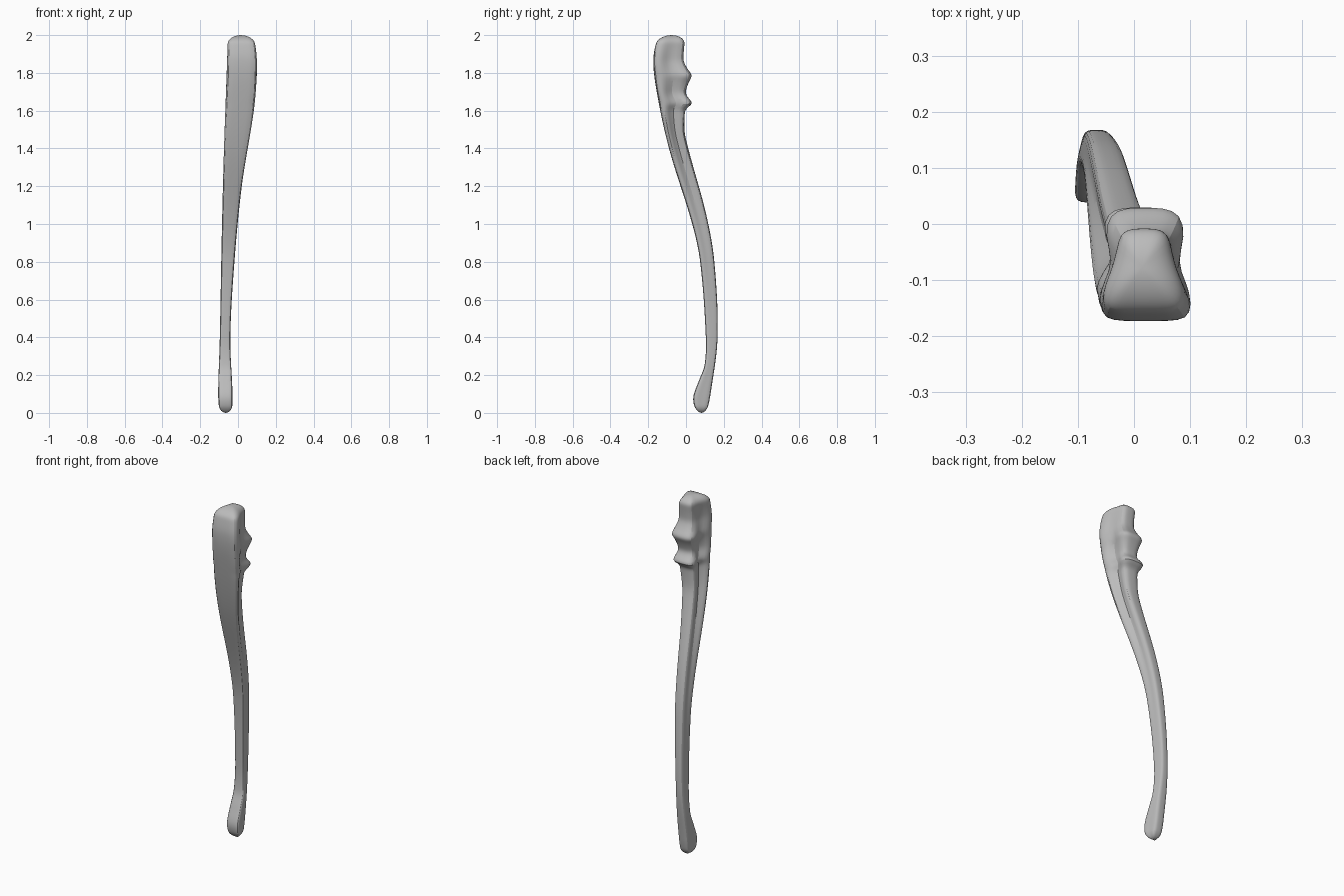
import bpy, bmesh
from math import sin, cos, pi

cube = bpy.data.objects.get("Cube")
if cube:
    bpy.data.objects.remove(cube, do_unlink=True)

mat = bpy.data.materials.new("bone grey")
mat.use_nodes = True
grey = (0.5, 0.5, 0.5, 1)
mat.diffuse_color = grey
mat.node_tree.nodes["Principled BSDF"].inputs["Base Color"].default_value = grey

# Outline curves as (height, position) points
LEFT_EDGE = [(0, -.1), (.1, -.106), (.4, -.097), (1, -.086), (1.5, -.074), (2, -.055)]
RIGHT_EDGE = [(0, -.03), (.1, -.028), (.4, -.04), (.8, -.018), (1.2, .022),
              (1.6, .087), (1.8, .103), (1.9, .1), (2, .085)]
FRONT_EDGE = [(0, .053), (.08, .038), (.17, .068), (.25, .098), (.4, .105), (.8, .075),
              (1, .033), (1.4, -.09), (1.7, -.155), (1.87, -.173), (2, -.15)]
BACK_EDGE = [(0, .11), (.1, .13), (.4, .167), (.8, .15), (1.05, .107), (1.4, .012),
             (1.5, -.008), (1.7, -.002), (1.87, -.014), (2, -.003)]
# Side groove depth and relative width of the back ridge
GROOVE = [(0, .05), (.4, 0), (.8, .08), (1.5, .42), (1.7, .35), (2, 0)]
RIDGE = [(0, .8), (.8, .8), (1.4, .62), (1.6, .65), (1.9, .62), (2, .7)]


def sample(points, z):
    """Smooth curve through the points, evaluated at height z."""
    def slope(k):
        a, b = points[max(k - 1, 0)], points[min(k + 1, len(points) - 1)]
        return (b[1] - a[1]) / (b[0] - a[0])

    k = 0
    while k < len(points) - 2 and z > points[k + 1][0]:
        k += 1
    (za, a), (zb, b) = points[k], points[k + 1]
    span = zb - za
    t = (z - za) / span
    ease = t * t * (3 - 2 * t)
    return (a + (b - a) * ease + span * slope(k) * t * (1 - t) ** 2
            - span * slope(k + 1) * t * t * (1 - t))


def lip(z, peak, below, above):
    """Pointed bump that rises to one at its peak height."""
    reach = below if z < peak else above
    t = max(0, 1 - abs(z - peak) / reach)
    return t * (1 + t) / 2


def section(groove, back):
    """Wide flat front, pinched sides and a narrower rounded back ridge."""
    waist = (1 + back) / 2 - groove
    half = [(.5, 0), (.9, .02), (1, .17), (.96 - groove * .3, .33),
            (waist, .52), (back, .74), (back * .88, .95), (back * .45, 1)]
    return [(0, 0)] + half + [(0, 1)] + [(-u, v) for u, v in reversed(half)]


def add_ring(bm, z, scale):
    """One cross-section; scale shrinks it about its middle for the rounded ends."""
    x0, x1, y0, y1, groove, back = (
        sample(c, z) for c in (LEFT_EDGE, RIGHT_EDGE, FRONT_EDGE, BACK_EDGE, GROOVE, RIDGE))
    # Two lips bound the hollow of the joint notch
    lips = lip(z, 1.787, .085, .08) + lip(z, 1.64, .04, .05)
    y1 += .044 * lips
    back += (.92 - back) * lips
    cx, cy = (x0 + x1) / 2, (y0 + y1) / 2
    return [bm.verts.new((cx + u * (x1 - x0) / 2 * scale,
                          cy + (v - .5) * (y1 - y0) * scale, z))
            for u, v in section(groove, back)]


# Stations: rounded foot, even shaft, rounded head
FOOT, HEAD, STEPS, ARC = .04, 1.955, 120, 6
stations = [(FOOT * (1 - cos(pi / 2 * i / ARC)), sin(pi / 2 * i / ARC)) for i in range(1, ARC)]
stations += [(FOOT + (HEAD - FOOT) * i / STEPS, 1) for i in range(STEPS + 1)]
stations += [(HEAD + (2 - HEAD) * sin(pi / 2 * i / ARC), cos(pi / 2 * i / ARC))
             for i in range(1, ARC)]

# Skin the stations
bm = bmesh.new()
rings = [add_ring(bm, z, scale) for z, scale in stations]
for low, high in zip(rings, rings[1:]):
    for i in range(len(low)):
        bm.faces.new((low[i - 1], low[i], high[i], high[i - 1]))

# Close the two ends with fans
for ring, z in ((rings[0], 0), (rings[-1], 2)):
    middle = (ring[0].co + ring[len(ring) // 2].co) / 2
    tip = bm.verts.new((middle.x, middle.y, z))
    for i in range(len(ring)):
        bm.faces.new((ring[i - 1], ring[i], tip))
bmesh.ops.recalc_face_normals(bm, faces=bm.faces)

mesh = bpy.data.meshes.new("forearm_bone")
bm.to_mesh(mesh)
bm.free()
mesh.materials.append(mat)
bone = bpy.data.objects.new("forearm_bone", mesh)
bpy.context.collection.objects.link(bone)
mod = bone.modifiers.new("smooth", "SUBSURF")
mod.levels = mod.render_levels = 1
bpy.context.view_layer.objects.active = bone
bone.select_set(True)
bpy.ops.object.shade_smooth_by_angle(angle=0.9)
